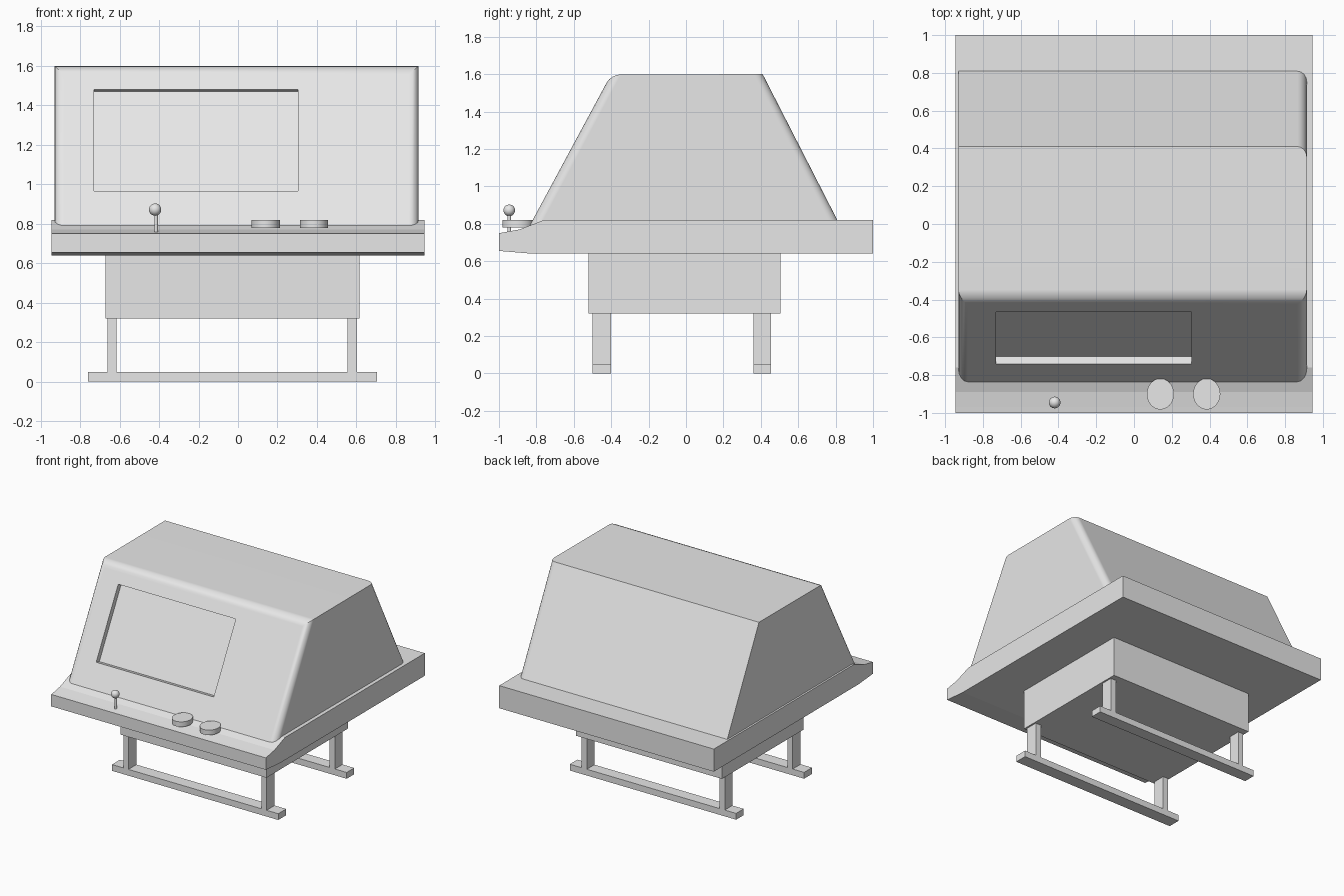
import bpy, bmesh, math
from mathutils import Vector

if "Cube" in bpy.data.objects:
    bpy.data.objects.remove(bpy.data.objects["Cube"])

grey = bpy.data.materials.new("light_grey")
grey.diffuse_color = (0.8, 0.8, 0.8, 1)
grey.use_nodes = True
grey.node_tree.nodes["Principled BSDF"].inputs["Base Color"].default_value = grey.diffuse_color


def finish(name, bm):
    bmesh.ops.recalc_face_normals(bm, faces=bm.faces)
    me = bpy.data.meshes.new(name)
    bm.to_mesh(me)
    bm.free()
    ob = bpy.data.objects.new(name, me)
    bpy.context.collection.objects.link(ob)
    me.materials.append(grey)
    return ob


def prism(profile, x0, x1):
    """Extrude a (y, z) profile along x."""
    bm = bmesh.new()
    a = [bm.verts.new((x0, y, z)) for y, z in profile]
    b = [bm.verts.new((x1, y, z)) for y, z in profile]
    bm.faces.new(a)
    bm.faces.new(b[::-1])
    n = len(a)
    for i in range(n):
        j = (i + 1) % n
        bm.faces.new((a[i], b[i], b[j], a[j]))
    return bm


def box(name, x0, x1, y0, y1, z0, z1):
    return finish(name, prism([(y0, z0), (y1, z0), (y1, z1), (y0, z1)], x0, x1))


def smooth(ob, angle=30):
    bpy.ops.object.select_all(action='DESELECT')
    ob.select_set(True)
    bpy.context.view_layer.objects.active = ob
    bpy.ops.object.shade_smooth_by_angle(angle=math.radians(angle))


# Tray with a sloping front lip
finish("tray", prism([(1, 0.64), (1, 0.82), (-0.76, 0.82), (-0.89, 0.77),
                      (-0.97, 0.755), (-1, 0.75), (-1, 0.655), (-0.82, 0.64)],
                     -0.945, 0.945))

# Hood: sloped front and back, continued a little into the tray
SLOPE = 0.42 / 0.78


def front_y(z):
    return -0.82 + (z - 0.82) * SLOPE


bm = prism([(front_y(0.74), 0.74), (0.85, 0.74), (0.41, 1.6), (-0.4, 1.6)], -0.93, 0.915)
rounded = []
for e in bm.edges:
    p, q = e.verts[0].co, e.verts[1].co
    m = (p + q) / 2
    upright = abs(p.z - q.z) > 0.5
    front_top = m.z > 1.5 and m.y < 0 and abs(m.x) < 0.5
    if front_top or (upright and (m.y < 0 or m.x > 0)):
        rounded.append(e)
bmesh.ops.bevel(bm, geom=rounded, offset=0.05, segments=4, profile=0.5,
                affect='EDGES', clamp_overlap=True)
hood = finish("hood", bm)

# Screen recess cut into the hood front
d = Vector((0.04, -0.01))
low, high = Vector((front_y(0.965), 0.965)), Vector((front_y(1.48), 1.48))
cutter = finish("screen_cutter", prism([low - 2 * d, low + d, high + d, high - 2 * d],
                                       -0.73, 0.305))
cutter.hide_render = True
cut = hood.modifiers.new("screen_recess", 'BOOLEAN')
cut.operation = 'DIFFERENCE'
cut.solver = 'EXACT'
cut.object = cutter
bpy.ops.object.select_all(action='DESELECT')
hood.select_set(True)
bpy.context.view_layer.objects.active = hood
bpy.ops.object.modifier_apply(modifier=cut.name)
bpy.data.objects.remove(cutter)
smooth(hood)
wn = hood.modifiers.new("flat_panels", 'WEIGHTED_NORMAL')
wn.keep_sharp = True

# Two round buttons on the lip
for i, x in enumerate((0.14, 0.385)):
    bpy.ops.mesh.primitive_cylinder_add(vertices=40, radius=1, depth=1, location=(x, -0.90, 0.80))
    ob = bpy.context.object
    ob.name = f"button_{i + 1}"
    ob.scale = (0.072, 0.082, 0.04)
    ob.data.materials.append(grey)
    smooth(ob)

# Joystick: thin rod and ball
bpy.ops.mesh.primitive_cylinder_add(vertices=16, radius=0.009, depth=0.11,
                                    location=(-0.415, -0.945, 0.805))
rod = bpy.context.object
rod.name = "joystick_rod"
rod.data.materials.append(grey)
smooth(rod)
bpy.ops.mesh.primitive_uv_sphere_add(segments=24, ring_count=14, radius=0.031,
                                     location=(-0.42, -0.945, 0.872))
ball = bpy.context.object
ball.name = "joystick_ball"
ball.data.materials.append(grey)
smooth(ball)

# Base box, four legs and two foot rails
box("base_box", -0.67, 0.615, -0.52, 0.505, 0.32, 0.64)
for side, y0, y1 in (("front", -0.50, -0.40), ("back", 0.36, 0.455)):
    for hand, x0, x1 in (("left", -0.66, -0.615), ("right", 0.555, 0.602)):
        box(f"{side}_{hand}_leg", x0, x1, y0, y1, 0.045, 0.32)
    box(f"{side}_foot_rail", -0.76, 0.705, y0, y1, 0, 0.05)
